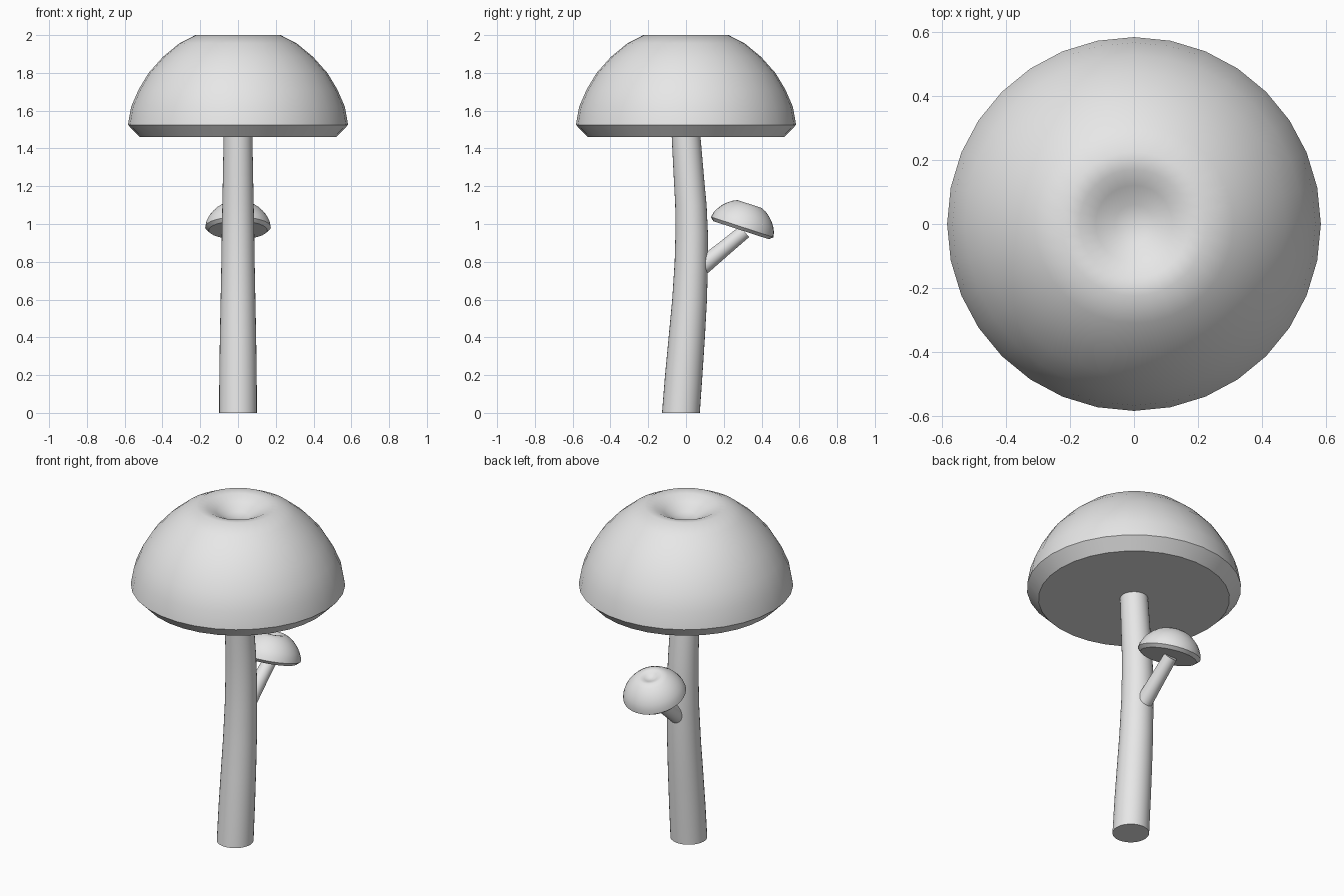
import bpy
import bmesh
import math
from mathutils import Vector, Matrix

if "Cube" in bpy.data.objects:
    bpy.data.objects.remove(bpy.data.objects["Cube"])

SEGMENTS = 32

grey = bpy.data.materials.new("light_grey")
grey.diffuse_color = (0.8, 0.8, 0.8, 1.0)
grey.use_nodes = True
grey.node_tree.nodes["Principled BSDF"].inputs["Base Color"].default_value = grey.diffuse_color


def finish(name, bm):
    """Turn a bmesh into a smooth object that keeps its sharp rims."""
    bmesh.ops.remove_doubles(bm, verts=bm.verts, dist=1e-5)
    bmesh.ops.recalc_face_normals(bm, faces=bm.faces)
    mesh = bpy.data.meshes.new(name)
    bm.to_mesh(mesh)
    bm.free()
    mesh.materials.append(grey)
    mesh.shade_smooth()
    mesh.set_sharp_from_angle(angle=math.radians(40))
    obj = bpy.data.objects.new(name, mesh)
    bpy.context.collection.objects.link(obj)
    return obj


def cap(name, transform):
    """Domed cap with a bevelled rim, flat underside and dimpled top."""
    profile = [(0.52, 0.0), (0.583, 0.065), (0.566, 0.16), (0.527, 0.25),
               (0.473, 0.34), (0.397, 0.425), (0.31, 0.497), (0.225, 0.54),
               (0.17, 0.533), (0.12, 0.507), (0.06, 0.473), (0.0, 0.463)]
    bm = bmesh.new()
    verts = [bm.verts.new((r, 0, z)) for r, z in profile]
    edges = [bm.edges.new(pair) for pair in zip(verts, verts[1:])]
    bmesh.ops.spin(bm, geom=verts + edges, cent=(0, 0, 0), axis=(0, 0, 1),
                   angle=math.tau, steps=SEGMENTS)
    bmesh.ops.remove_doubles(bm, verts=bm.verts, dist=1e-5)
    bmesh.ops.holes_fill(bm, edges=[e for e in bm.edges if e.is_boundary])
    bm.transform(transform)
    return finish(name, bm)


def stem(name, rings, tilt=0.0):
    """Tapered tube in the yz plane through (y, z, radius) rings."""
    bm = bmesh.new()
    turn = Matrix.Rotation(tilt, 3, 'X')
    loops = []
    for y, z, radius in rings:
        loop = []
        for i in range(SEGMENTS):
            a = math.tau * i / SEGMENTS
            offset = turn @ Vector((radius * math.cos(a), radius * math.sin(a), 0))
            loop.append(bm.verts.new(Vector((0, y, z)) + offset))
        loops.append(loop)
    for low, high in zip(loops, loops[1:]):
        for i in range(SEGMENTS):
            j = (i + 1) % SEGMENTS
            bm.faces.new((low[i], low[j], high[j], high[i]))
    bm.faces.new(loops[0][::-1])
    bm.faces.new(loops[-1])
    return finish(name, bm)


# Main mushroom: gently bowed stem under a large cap
stem("main_stem", [(-0.027, 0.0, 0.10), (-0.012, 0.2, 0.099), (0.004, 0.4, 0.096),
                   (0.019, 0.6, 0.092), (0.028, 0.8, 0.088), (0.030, 0.95, 0.086),
                   (0.026, 1.1, 0.083), (0.015, 1.25, 0.080), (0.0, 1.47, 0.076)])
cap("main_cap", Matrix.Translation((0, 0, 1.46)))

# Small side mushroom growing out of the back of the stem
stem("side_stem", [(0.04, 0.737, 0.047), (0.116, 0.80, 0.045), (0.206, 0.874, 0.041),
                   (0.31, 0.96, 0.038)], tilt=math.radians(-51))
cap("side_cap", Matrix.Translation((0, 0.292, 0.967))
    @ Matrix.Rotation(math.radians(-18), 4, 'X')
    @ Matrix.Diagonal((0.298, 0.298, 0.27, 1.0)))
